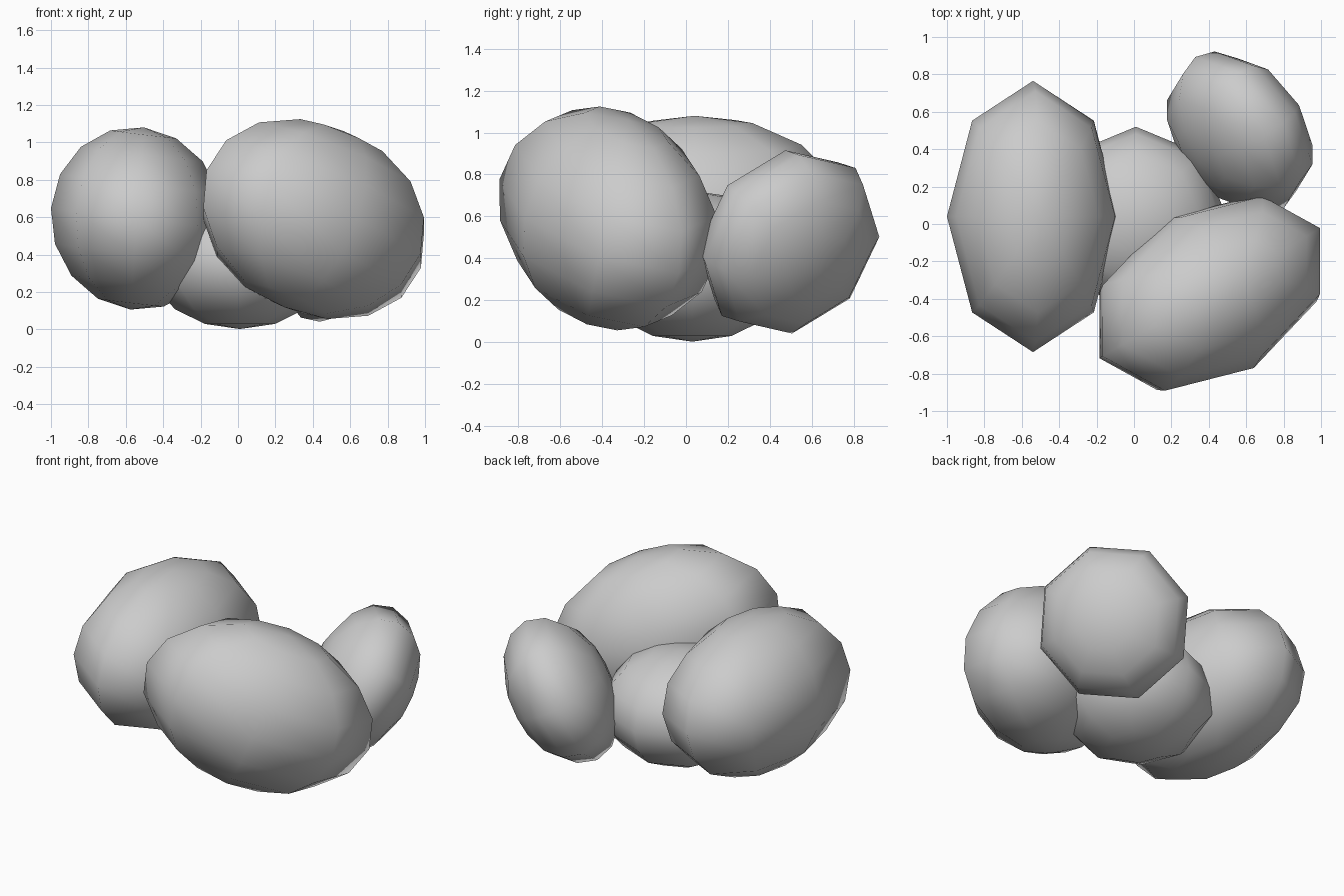
import bpy
from mathutils import Matrix, Vector

if "Cube" in bpy.data.objects:
    bpy.data.objects.remove(bpy.data.objects["Cube"])


def lobe(name, centre, ax, ay, az):
    """Low-poly 8 x 8 sphere stretched along three semi-axis vectors (az is the pole)."""
    bpy.ops.mesh.primitive_uv_sphere_add(segments=8, ring_count=8, radius=1)
    ob = bpy.context.object
    ob.name = name
    m = Matrix((ax, ay, az)).transposed().to_4x4()
    m.translation = Vector(centre)
    ob.data.transform(m)
    bpy.ops.object.shade_smooth()
    return ob


# long lobe on the left, lying front to back
lobe("left_lobe", (-0.54, 0.04, 0.593),
     (0.46, 0, -0.055), (0, 0.725, 0.005), (0.036, 0, 0.487))

# largest lobe, front right, turned and tipped down to the right
lobe("front_lobe", (0.405, -0.37, 0.59),
     (0.573, 0.337, -0.261), (-0.235, 0.40, 0), (0.16, 0.094, 0.47))

# flattened lobe, back right, its pole facing outward and down
lobe("back_lobe", (0.565, 0.49, 0.478),
     (0.229, 0.048, 0.415), (-0.237, 0.403, 0.084), (0.22, 0.157, -0.14))

# low central lobe joining the others
lobe("centre_lobe", (0.01, 0.03, 0.362),
     (0.49, 0, 0), (0, 0.49, 0), (0, 0, 0.36))
